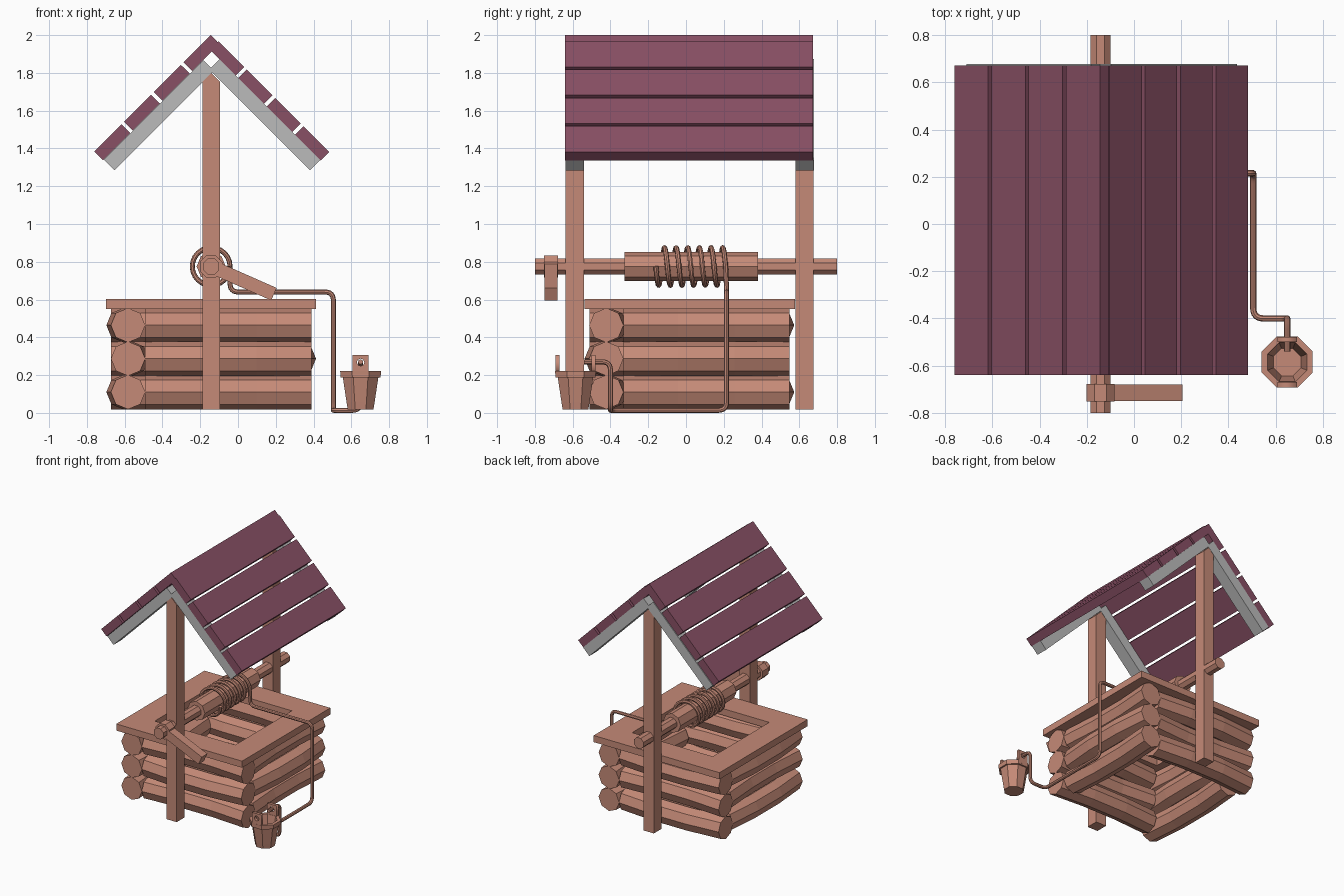
import bpy, bmesh, math
from mathutils import Vector, Matrix

if "Cube" in bpy.data.objects:
    bpy.data.objects.remove(bpy.data.objects["Cube"])


def material(name, rgb):
    m = bpy.data.materials.new(name)
    m.diffuse_color = (*rgb, 1)
    m.use_nodes = True
    m.node_tree.nodes["Principled BSDF"].inputs["Base Color"].default_value = m.diffuse_color
    return m


WOOD = material("warm_wood", (0.56, 0.255, 0.185))
ROOF = material("plum_roof", (0.25, 0.08, 0.13))
GREY = material("grey_timber", (0.50, 0.50, 0.50))
CX, CY = -0.142, 0.018          # centre of the well itself
AXLE_Z = 0.775


def loft(name, rings, mat, caps=True):
    """Skin a list of equal-sized point rings."""
    bm = bmesh.new()
    vs = [[bm.verts.new(p) for p in r] for r in rings]
    n = len(rings[0])
    for a, b in zip(vs, vs[1:]):
        for i in range(n):
            j = (i + 1) % n
            bm.faces.new((a[i], a[j], b[j], b[i]))
    if caps:
        bm.faces.new(vs[0])
        bm.faces.new(vs[-1])
    bmesh.ops.recalc_face_normals(bm, faces=bm.faces)
    me = bpy.data.meshes.new(name)
    bm.to_mesh(me)
    bm.free()
    me.materials.append(mat)
    ob = bpy.data.objects.new(name, me)
    bpy.context.collection.objects.link(ob)
    return ob


def prism(name, pts, y0, y1, mat):
    """Extrude an (x, z) outline from y0 to y1."""
    return loft(name, [[(x, y, z) for x, z in pts] for y in (y0, y1)], mat)


def box(name, x0, x1, y0, y1, z0, z1, mat):
    return prism(name, [(x0, z0), (x1, z0), (x1, z1), (x0, z1)], y0, y1, mat)


def ngon(cx, cz, r, n=8, turn=0.0):
    return [(cx + r * math.cos(turn + math.tau * i / n),
             cz + r * math.sin(turn + math.tau * i / n)) for i in range(n)]


HALF = math.pi / 8

# Log walls: each course is a pinwheel of four slightly bowed logs
for level, z in enumerate((0.11, 0.287, 0.464)):
    for side, label in enumerate(("front", "right", "back", "left")):
        out = (label in ("back", "left")) == (level != 1)
        bow = 0.024 if out else -0.02
        rot = Matrix.Translation((CX, CY, 0)) @ Matrix.Rotation(side * math.pi / 2, 4, 'Z')
        rings = []
        for x, b in ((-0.35, 0), (-0.06, bow), (0.24, bow), (0.53, 0)):
            rings.append([rot @ Vector((x, y, w)) for y, w in ngon(-0.44 - b, z, 0.091)])
        loft(f"{label}_log_{level + 1}", rings, WOOD)

# Rim boards on top of the logs
x0, x1, y0, y1, w = -0.70, 0.412, -0.537, 0.577, 0.2
box("front_rim_board", x0, x1, y0, y0 + w, 0.55, 0.603, WOOD)
box("back_rim_board", x0, x1, y1 - w, y1, 0.55, 0.603, WOOD)
box("left_rim_board", x0, x0 + w, y0 + w, y1 - w, 0.55, 0.603, WOOD)
box("right_rim_board", x1 - w, x1, y0 + w, y1 - w, 0.55, 0.603, WOOD)


def sloped(name, x, z, side, length, thick, ya, yb, mat):
    """Bar whose top edge starts at (x, z) and runs down at 45 degrees."""
    k = math.sqrt(0.5)
    l, t = length * k, thick * k
    pts = [(x, z), (x + side * l, z - l), (x + side * (l - t), z - l - t), (x - side * t, z - t)]
    prism(name, pts, ya, yb, mat)


# Posts with pointed tops, and the rafters resting on them
for label, ya, yb in (("front", -0.637, -0.541), ("back", 0.58, 0.675)):
    prism(f"{label}_post", [(CX - 0.046, 0.018), (CX + 0.046, 0.018), (CX + 0.046, 1.753),
                            (CX, 1.799), (CX - 0.046, 1.753)], ya, yb, WOOD)
    sloped(f"{label}_left_rafter", -0.183, 1.867, -1, 0.745, 0.078, ya, yb + 0.002, GREY)
    sloped(f"{label}_right_rafter", -0.098, 1.873, 1, 0.755, 0.078, ya, yb + 0.002, GREY)

# Roof planks, four on each slope
S2 = math.sqrt(2)
for i in range(4):
    d = i * 0.1575
    sloped(f"left_roof_plank_{i + 1}", -0.145 - d, 2.0 - d, -1, 0.1435 * S2, 0.065, -0.64, 0.672, ROOF)
    d = i * 0.15
    sloped(f"right_roof_plank_{i + 1}", -0.103 + d, 1.968 - d, 1, 0.136 * S2, 0.065, -0.64, 0.672, ROOF)

# Windlass: axle, drum, crank hub and crank arm
prism("axle", ngon(CX, AXLE_Z, 0.046, 8, HALF), -0.8, 0.8, WOOD)
prism("drum", ngon(CX, AXLE_Z, 0.077), -0.325, 0.38, WOOD)
prism("crank_hub", ngon(CX, AXLE_Z, 0.064, 8, HALF), -0.752, -0.678, WOOD)
a = math.radians(-23.8)
arm = [(0.03, -0.036), (0.363, -0.036), (0.363, 0.036), (0.03, 0.036)]
prism("crank_arm", [(CX + u * math.cos(a) - v * math.sin(a),
                     AXLE_Z + u * math.sin(a) + v * math.cos(a)) for u, v in arm],
      -0.75, -0.68, WOOD)

# Rope: coil round the drum, then over the rim, along the ground to the bucket
R, turns, steps = 0.1, 6, 24
path = []
for i in range(turns * steps + 1):
    t = -math.tau * i / steps
    path.append(Vector((CX + R * math.cos(t), -0.16 + 0.37 * i / (turns * steps),
                        AXLE_Z + R * math.sin(t))))
BX, BY = 0.649, -0.585          # bucket centre
corners = [path[-1]] + [Vector(p) for p in (
    (CX + R, 0.215, 0.64), (0.505, 0.215, 0.64), (0.505, 0.215, 0.0135),
    (0.505, -0.4, 0.0135), (BX, -0.4, 0.0135), (BX, -0.4, 0.27), (BX, -0.54, 0.27))]
for p, c, n in zip(corners, corners[1:], corners[2:]):
    s, e = c + (p - c).normalized() * 0.045, c + (n - c).normalized() * 0.045
    for k in range(7):
        t = k / 6
        path.append(s * (1 - t) ** 2 + c * 2 * t * (1 - t) + e * t * t)
path.append(corners[-1])


def finish_curve(name, cu, mat):
    cu.materials.append(mat)
    ob = bpy.data.objects.new(name, cu)
    bpy.context.collection.objects.link(ob)
    bpy.ops.object.select_all(action='DESELECT')
    ob.select_set(True)
    bpy.context.view_layer.objects.active = ob
    bpy.ops.object.convert(target='MESH')
    return bpy.context.view_layer.objects.active


def add_spline(cu, pts, cyclic):
    sp = cu.splines.new('POLY')
    sp.points.add(len(pts) - 1)
    for q, p in zip(sp.points, pts):
        q.co = (*p, 1)
    sp.use_cyclic_u = cyclic


rope = bpy.data.curves.new("rope", 'CURVE')
rope.dimensions = '3D'
rope.bevel_depth = 0.0133
rope.bevel_resolution = 2
rope.use_fill_caps = True
add_spline(rope, path, False)
finish_curve("rope", rope, WOOD)
bpy.ops.object.shade_smooth_by_angle()

# Bucket: eight-sided tapered shell with a raised rim band and an inside floor
profile = [(0.068, 0.018), (0.074, 0.055), (0.094, 0.188), (0.106, 0.188), (0.108, 0.222),
           (0.083, 0.222), (0.058, 0.05)]
loft("bucket", [[(x, y, z) for x, y in ngon(BX, BY, r / math.cos(HALF), 8, HALF)]
                for r, z in profile], WOOD)

# Bucket lugs, each with a round hole for the rope
for label, y in (("front", BY - 0.096), ("back", BY + 0.096)):
    cu = bpy.data.curves.new(f"{label}_bucket_lug", 'CURVE')
    cu.dimensions = '2D'
    cu.fill_mode = 'BOTH'
    cu.extrude = 0.011
    add_spline(cu, [(-0.042, 0.2, 0), (0.042, 0.2, 0), (0.042, 0.306, 0), (-0.042, 0.306, 0)], True)
    add_spline(cu, [(u, v, 0) for u, v in ngon(0, 0.268, 0.02)], True)
    lug = finish_curve(f"{label}_bucket_lug", cu, WOOD)
    lug.data.transform(Matrix.Translation((BX, y, 0)) @ Matrix.Rotation(math.pi / 2, 4, 'X'))
